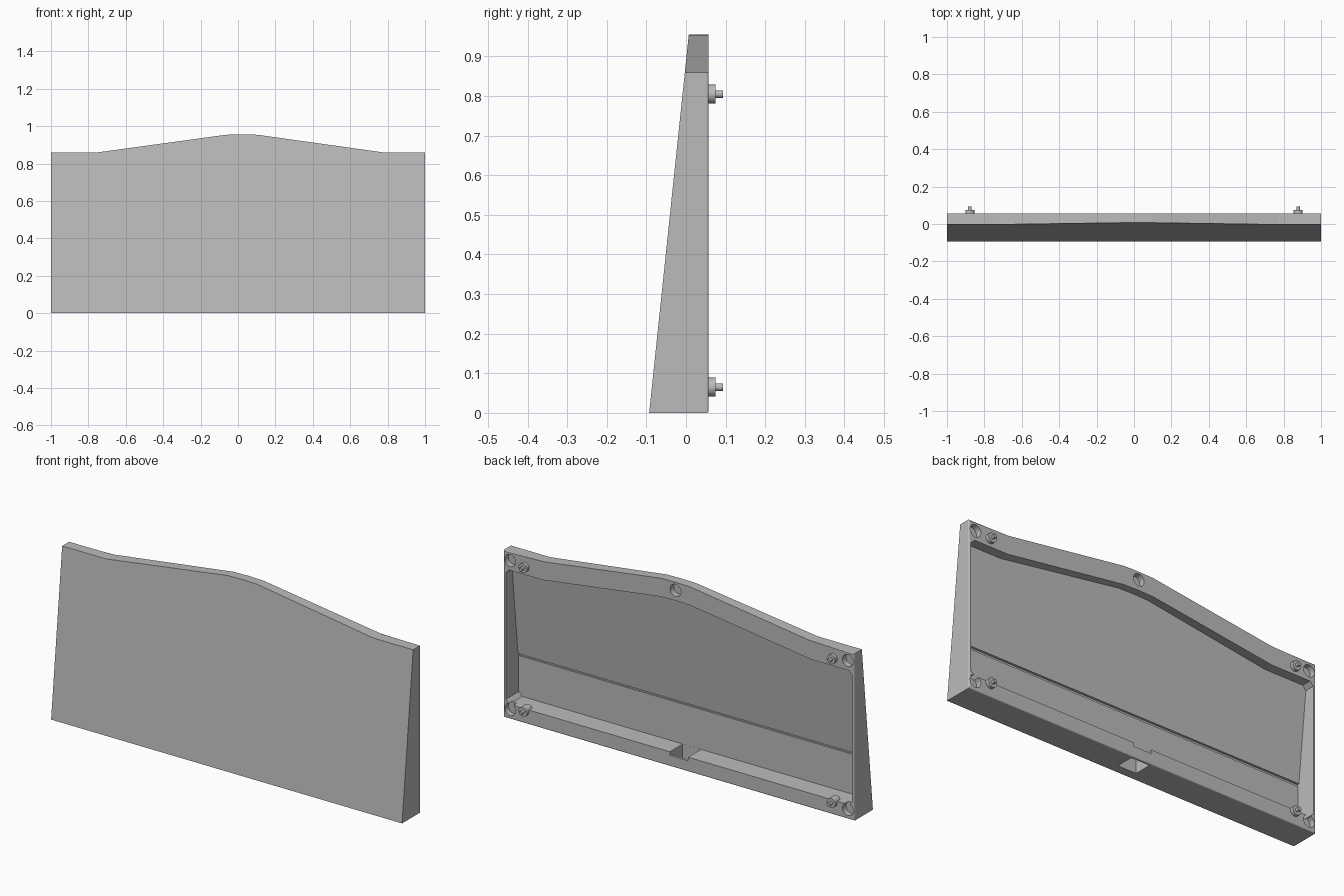
import bpy, bmesh, math
from mathutils import Matrix, Vector

cube = bpy.data.objects.get("Cube")
if cube:
    bpy.data.objects.remove(cube, do_unlink=True)

BACK = 0.057
def front_y(z):
    return -0.093 + 0.1047 * z

grey = bpy.data.materials.new("plain_grey")
grey.use_nodes = True
grey.diffuse_color = (0.5, 0.5, 0.5, 1)
grey.node_tree.nodes["Principled BSDF"].inputs["Base Color"].default_value = (0.5, 0.5, 0.5, 1)

def finish(bm, name):
    bmesh.ops.recalc_face_normals(bm, faces=bm.faces)
    mesh = bpy.data.meshes.new(name)
    bm.to_mesh(mesh)
    bm.free()
    mesh.materials.append(grey)
    ob = bpy.data.objects.new(name, mesh)
    bpy.context.scene.collection.objects.link(ob)
    return ob

def prism(name, near, far, bevel=0):
    """Solid between two matching outlines; bevel rounds the far rim."""
    bm = bmesh.new()
    a = [bm.verts.new(p) for p in near]
    b = [bm.verts.new(p) for p in far]
    bm.faces.new(a)
    cap = bm.faces.new(b)
    for i in range(len(a)):
        j = (i + 1) % len(a)
        bm.faces.new((a[i], a[j], b[j], b[i]))
    if bevel:
        bmesh.ops.bevel(bm, geom=list(cap.edges), offset=bevel, segments=3,
                        profile=0.5, affect='EDGES')
    return finish(bm, name)

def box(name, x0, x1, y0, y1, z0, z1):
    ring = [(x0, z0), (x1, z0), (x1, z1), (x0, z1)]
    return prism(name, [(x, y0, z) for x, z in ring], [(x, y1, z) for x, z in ring])

def rods(name, spots, parts, sides=32):
    """Cylinders along y at each spot; parts are (radius, y start, y end)."""
    bm = bmesh.new()
    for x, z in spots:
        for r, y0, y1 in parts:
            place = Matrix.Translation((x, (y0 + y1) / 2, z)) @ Matrix.Rotation(math.pi / 2, 4, 'X')
            bmesh.ops.create_cone(bm, cap_ends=True, segments=sides, radius1=r,
                                  radius2=r, depth=y1 - y0, matrix=place)
    return finish(bm, name)

def combine(ob, other, operation):
    """Apply a boolean and discard the helper."""
    mod = ob.modifiers.new("cut", 'BOOLEAN')
    mod.operation, mod.solver, mod.object = operation, 'EXACT', other
    dg = bpy.context.evaluated_depsgraph_get()
    mesh = bpy.data.meshes.new_from_object(ob.evaluated_get(dg))
    ob.modifiers.clear()
    ob.data = mesh
    bpy.data.objects.remove(other, do_unlink=True)

# Wedge-shaped panel with a raised middle
crest = [(0.775, 0.86), (0.105, 0.954), (0.02, 0.956), (-0.065, 0.954), (-0.75, 0.86)]
outline = [(-1, 0), (1, 0), (1, 0.86)] + crest + [(-1, 0.86)]
panel = prism("panel_shell", [(x, front_y(z), z) for x, z in outline],
              [(x, BACK, z) for x, z in outline], bevel=0.005)

# Rear recess: opening outline limited by a sloped floor with a groove
drop, low, side, c = 0.095, 0.074, 0.987, 0.02
top = 0.86 - drop
opening = [(-side + c, low), (side - c, low), (side, low + c), (side, top - c), (side - c, top)]
opening += [(x, z - drop) for x, z in crest]
opening += [(-side + c, top), (-side, top - c), (-side, low + c)]
recess = prism("recess_cutter", [(x, -0.2, z) for x, z in opening],
               [(x, 0.2, z) for x, z in opening])
floor = [(0.15, -0.1), (-0.048, -0.1), (-0.048, 0.28), (-0.054, 0.28), (-0.054, 0.292),
         (front_y(0.292) + 0.02, 0.292), (front_y(1) + 0.02, 1), (0.15, 1)]
limit = prism("recess_limit", [(-1.5, y, z) for y, z in floor], [(1.5, y, z) for y, z in floor])
combine(recess, limit, 'INTERSECT')
combine(panel, recess, 'DIFFERENCE')

# Cable slot through the bottom and the notch in the rear lip
combine(panel, box("slot_cutter", -0.052, 0.052, -0.0475, 0.044, -0.1, 0.12), 'DIFFERENCE')
combine(panel, box("notch_cutter", -0.052, 0.052, 0.03, 0.1, 0.055, 0.12), 'DIFFERENCE')

# Round sockets in the corners and under the crest
corners = [(sx * 0.962, z) for sx in (-1, 1) for z in (0.048, 0.815)]
combine(panel, rods("socket_cutter", corners + [(0.02, 0.914)],
                    [(0.031, BACK - 0.03, 0.1)]), 'DIFFERENCE')

# Stepped mounting studs on short bosses
spots = [(sx * 0.878, z) for sx in (-1, 1) for z in (0.065, 0.805)]
studs = rods("mounting_studs", spots, [(0.024, 0.03, 0.075), (0.0095, 0.07, 0.093)])
for p in studs.data.polygons:
    p.use_smooth = len(p.vertices) == 4
bpy.context.view_layer.objects.active = studs
studs.select_set(True)
bpy.ops.object.shade_smooth_by_angle(angle=math.radians(30))
